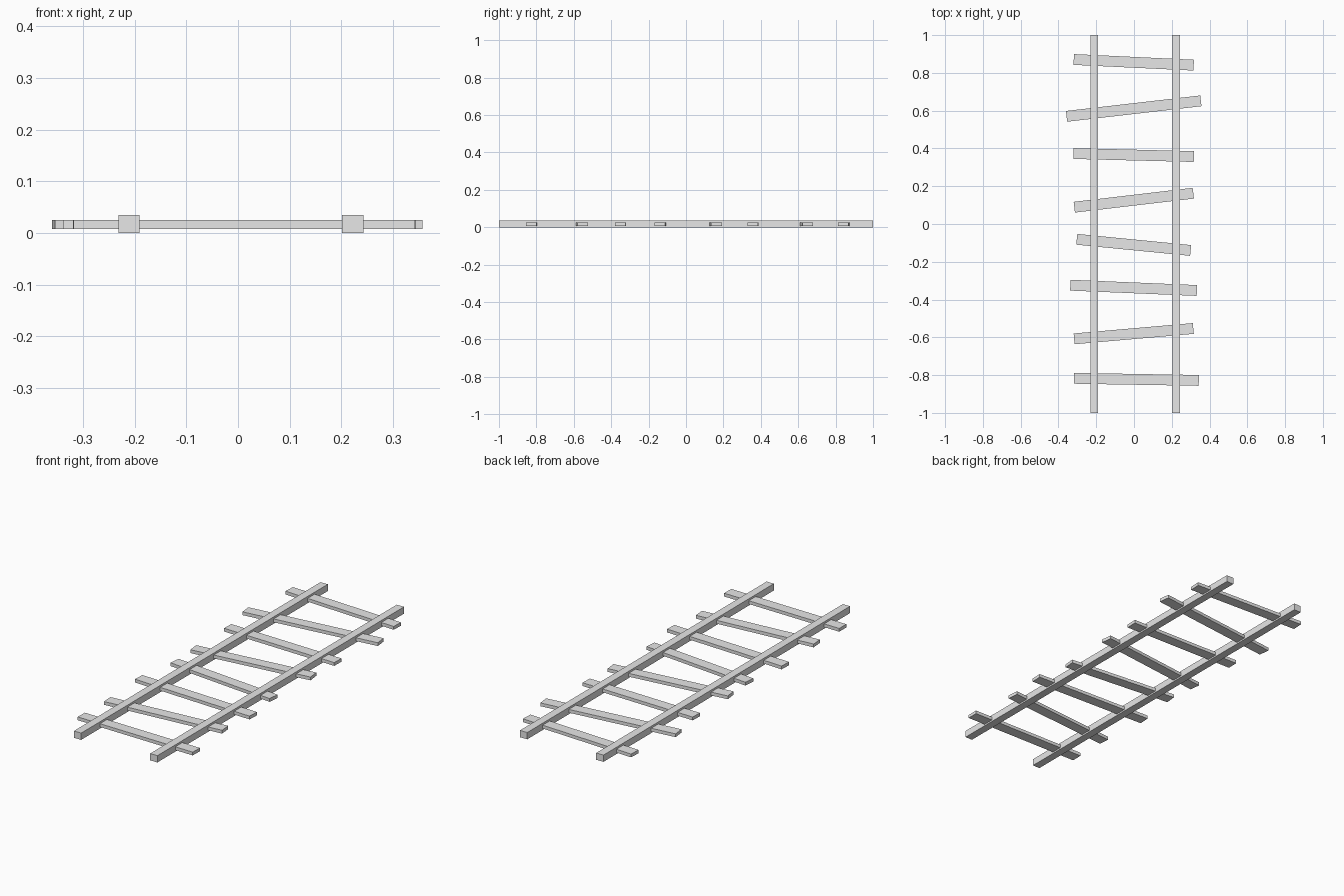
import bpy, math
from mathutils import Vector

cube = bpy.data.objects.get("Cube")
if cube:
    bpy.data.objects.remove(cube, do_unlink=True)

grey = bpy.data.materials.new("light_grey")
grey.use_nodes = True
colour = (0.8, 0.8, 0.8, 1.0)
grey.diffuse_color = colour
grey.node_tree.nodes["Principled BSDF"].inputs["Base Color"].default_value = colour


def beam(name, start, end, width, bottom, top):
    """Box running between two plan points."""
    a, b = Vector(start), Vector(end)
    run, mid = b - a, (a + b) / 2
    bpy.ops.mesh.primitive_cube_add(
        size=1, location=(mid.x, mid.y, (bottom + top) / 2),
        rotation=(0, 0, math.atan2(run.y, run.x)))
    obj = bpy.context.object
    obj.name = name
    obj.scale = (run.length, width, top - bottom)
    bpy.ops.object.transform_apply(location=False, rotation=False, scale=True)
    obj.data.materials.append(grey)


# Two long rails
for name, x in (("rail_right", -0.211), ("rail_left", 0.222)):
    beam(name, (x, -1), (x, 1), 0.041, 0, 0.035)

# Crooked sleepers: right end x, y and left end x, y
sleepers = [
    (-0.318, -0.817, 0.343, -0.828),
    (-0.317, -0.608, 0.314, -0.553),
    (-0.337, -0.324, 0.333, -0.352),
    (-0.303, -0.081, 0.300, -0.140),
    (-0.316, 0.089, 0.314, 0.163),
    (-0.320, 0.373, 0.317, 0.357),
    (-0.357, 0.570, 0.354, 0.652),
    (-0.319, 0.871, 0.316, 0.841),
]
for i, (x0, y0, x1, y1) in enumerate(sleepers, 1):
    beam(f"sleeper_{i}", (x0, y0), (x1, y1), 0.057, 0.008, 0.025)
